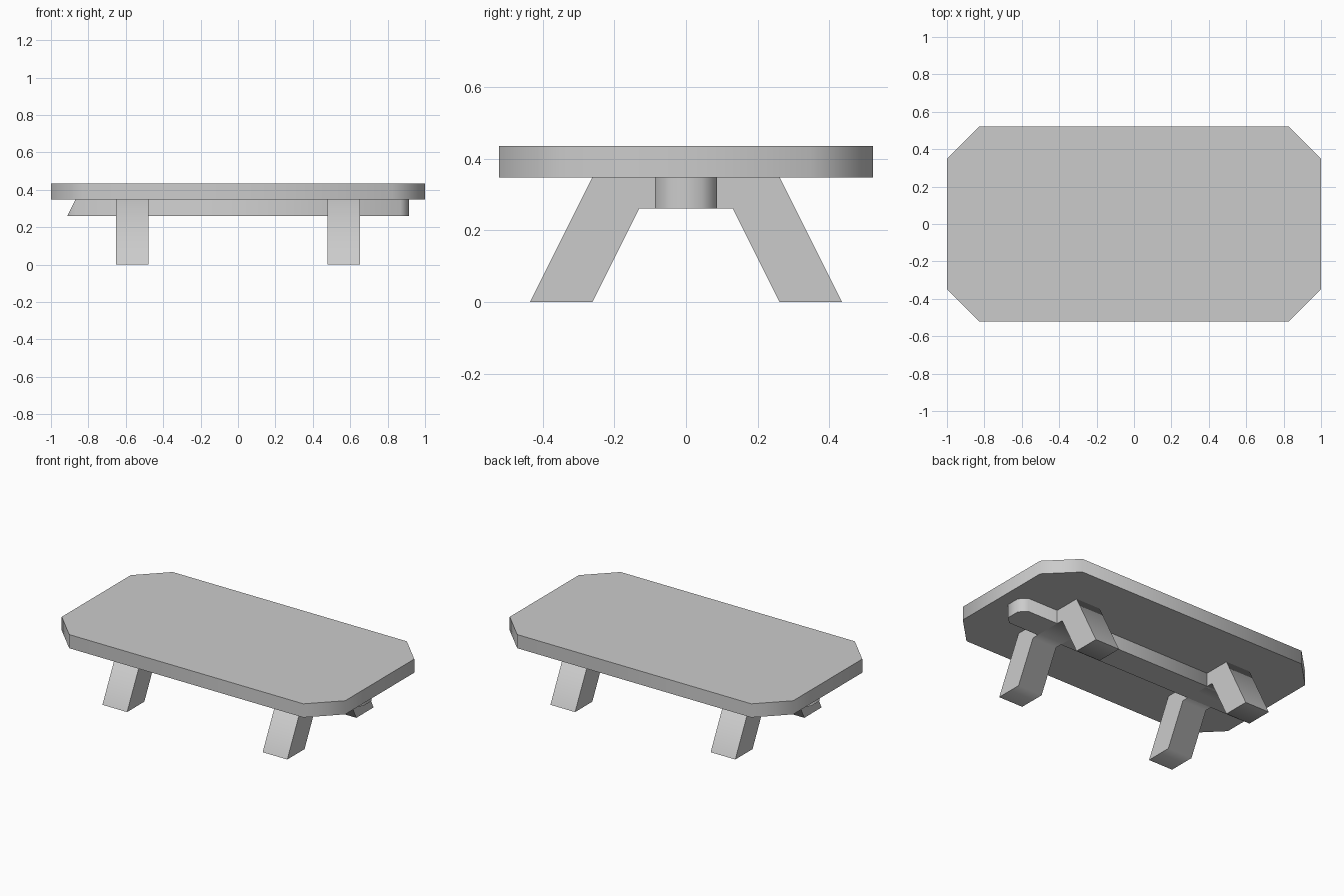
import bpy
import bmesh
import math
from mathutils import Vector

if "Cube" in bpy.data.objects:
    bpy.data.objects.remove(bpy.data.objects["Cube"])

U = 1 / 23  # the model sits on a regular grid: half its length is 23 units


def prism(name, profile, direction):
    """Extrude a flat outline (grid units) along a direction."""
    bm = bmesh.new()
    face = bm.faces.new([bm.verts.new(Vector(p) * U) for p in profile])
    res = bmesh.ops.extrude_face_region(bm, geom=[face], use_keep_orig=True)
    verts = [v for v in res["geom"] if isinstance(v, bmesh.types.BMVert)]
    bmesh.ops.translate(bm, vec=Vector(direction) * U, verts=verts)
    bmesh.ops.recalc_face_normals(bm, faces=bm.faces)
    mesh = bpy.data.meshes.new(name)
    bm.to_mesh(mesh)
    bm.free()
    obj = bpy.data.objects.new(name, mesh)
    bpy.context.collection.objects.link(obj)
    return obj


def octagon(hx, hy, cut, z):
    """Rectangle with its four corners cut off."""
    out = []
    for sx, sy in ((1, 1), (-1, 1), (-1, -1), (1, -1)):
        pair = [(sx * hx, sy * (hy - cut), z), (sx * (hx - cut), sy * hy, z)]
        out += pair if sx * sy > 0 else pair[::-1]
    return out


# Table top with clipped corners
parts = [prism("table_top", octagon(23, 12, 4, 8), (0, 0, 2))]

# Long centre beam; its left end slopes inward toward the top
beam = prism("centre_beam", octagon(21, 2, 1, 6), (0, 0, 2))
for v in beam.data.vertices:
    if v.co.z > 7 * U and v.co.x < -20.5 * U:
        v.co.x = -20 * U
parts.append(beam)

# Two splayed trestles, each a pair of legs joined by a crossbar
half = [(10, 0), (6, 8)]
inner = [(-6, 0), (-3, 6), (3, 6), (6, 0)]
outline = half + [(-y, z) for y, z in reversed(half)] + inner
for name, x in (("left_trestle", -15), ("right_trestle", 11)):
    parts.append(prism(name, [(x, y, z) for y, z in outline], (4, 0, 0)))

# Soft shading over the shallow corners, crisp right-angled edges
for obj in parts:
    obj.select_set(True)
bpy.context.view_layer.objects.active = parts[0]
bpy.ops.object.shade_smooth_by_angle(angle=math.radians(65))
